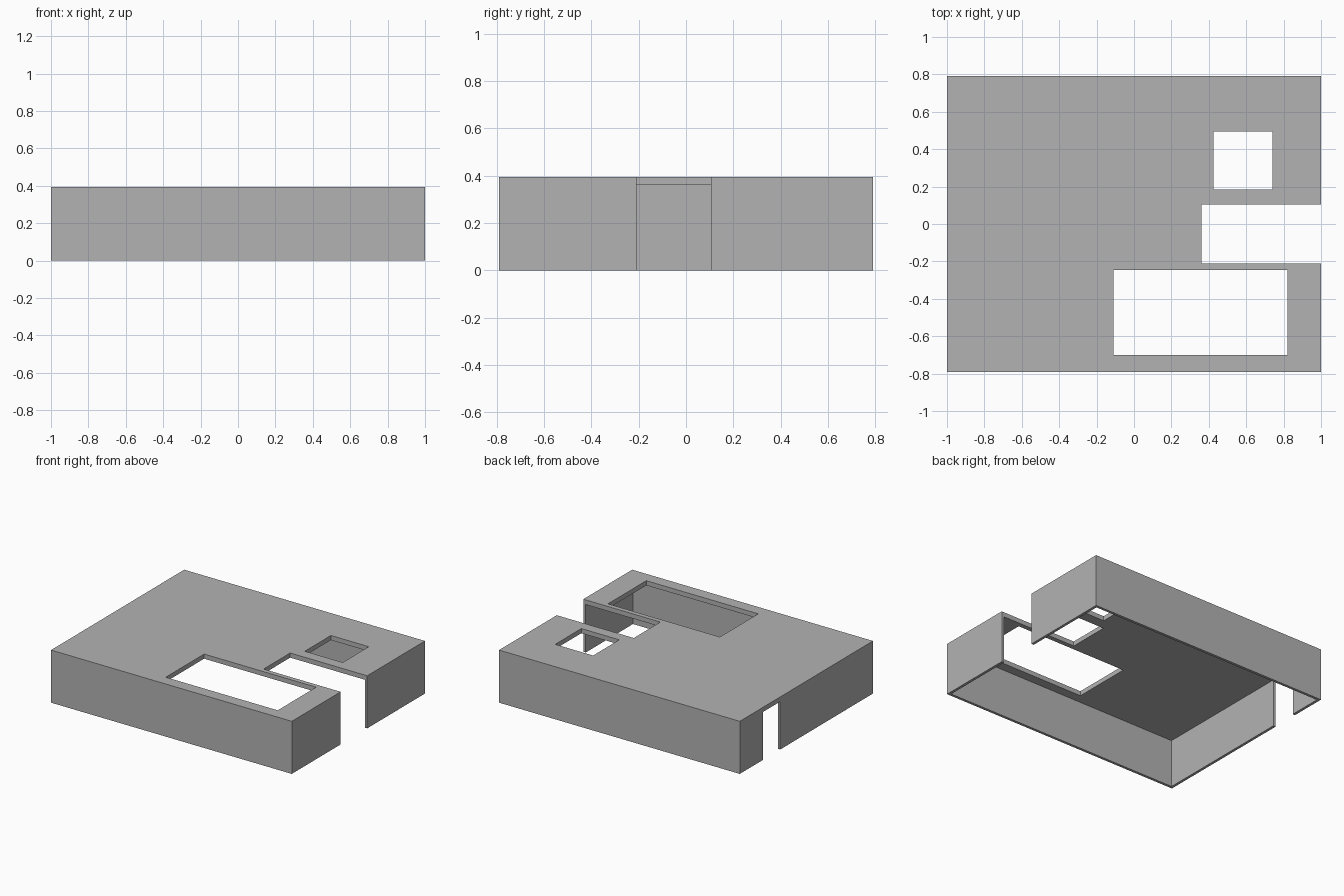
import bpy

old = bpy.data.objects.get("Cube")
if old:
    bpy.data.objects.remove(old, do_unlink=True)

WIDTH, DEPTH, HEIGHT = 2.0, 1.58, 0.395
WALL, ROOF = 0.02, 0.035
X, Y = WIDTH / 2, DEPTH / 2
CEILING = HEIGHT - ROOF

grey = bpy.data.materials.new("plain grey")
grey.use_nodes = True
colour = (0.45, 0.45, 0.45, 1)
grey.diffuse_color = colour
grey.node_tree.nodes["Principled BSDF"].inputs["Base Color"].default_value = colour


def box(name, low, high):
    """Box spanning two opposite corners."""
    bpy.ops.mesh.primitive_cube_add(size=1, location=[(a + b) / 2 for a, b in zip(low, high)])
    obj = bpy.context.object
    obj.name = name
    obj.scale = [b - a for a, b in zip(low, high)]
    bpy.ops.object.transform_apply(location=True, rotation=False, scale=True)
    obj.data.materials.append(grey)
    return obj


def cut(target, name, low, high):
    """Subtract a box from the target."""
    cutter = box(name, low, high)
    cutter.hide_render = True
    mod = target.modifiers.new(name, "BOOLEAN")
    mod.operation = "DIFFERENCE"
    mod.solver = "EXACT"
    mod.object = cutter
    bpy.context.view_layer.objects.active = target
    bpy.ops.object.modifier_apply(modifier=name)
    bpy.data.objects.remove(cutter, do_unlink=True)


# Outer block, hollowed from below
shell = box("building_shell", (-X, -Y, 0), (X, Y, HEIGHT))
cut(shell, "interior", (-X + WALL, -Y + WALL, -0.1), (X - WALL, Y - WALL, CEILING))

# Full-height openings through the roof: two skylights and the entrance slot
cut(shell, "large_skylight", (-0.11, -0.70, -0.2), (0.82, -0.245, 0.6))
cut(shell, "small_skylight", (0.425, 0.185, -0.2), (0.74, 0.495, 0.6))
cut(shell, "entrance_slot", (0.36, -0.21, -0.2), (X + 0.1, 0.105, 0.6))

# Doorway in the right wall, reaching the ceiling
cut(shell, "doorway", (-X - 0.1, 0.31, -0.2), (-X + 0.1, 0.515, CEILING))
